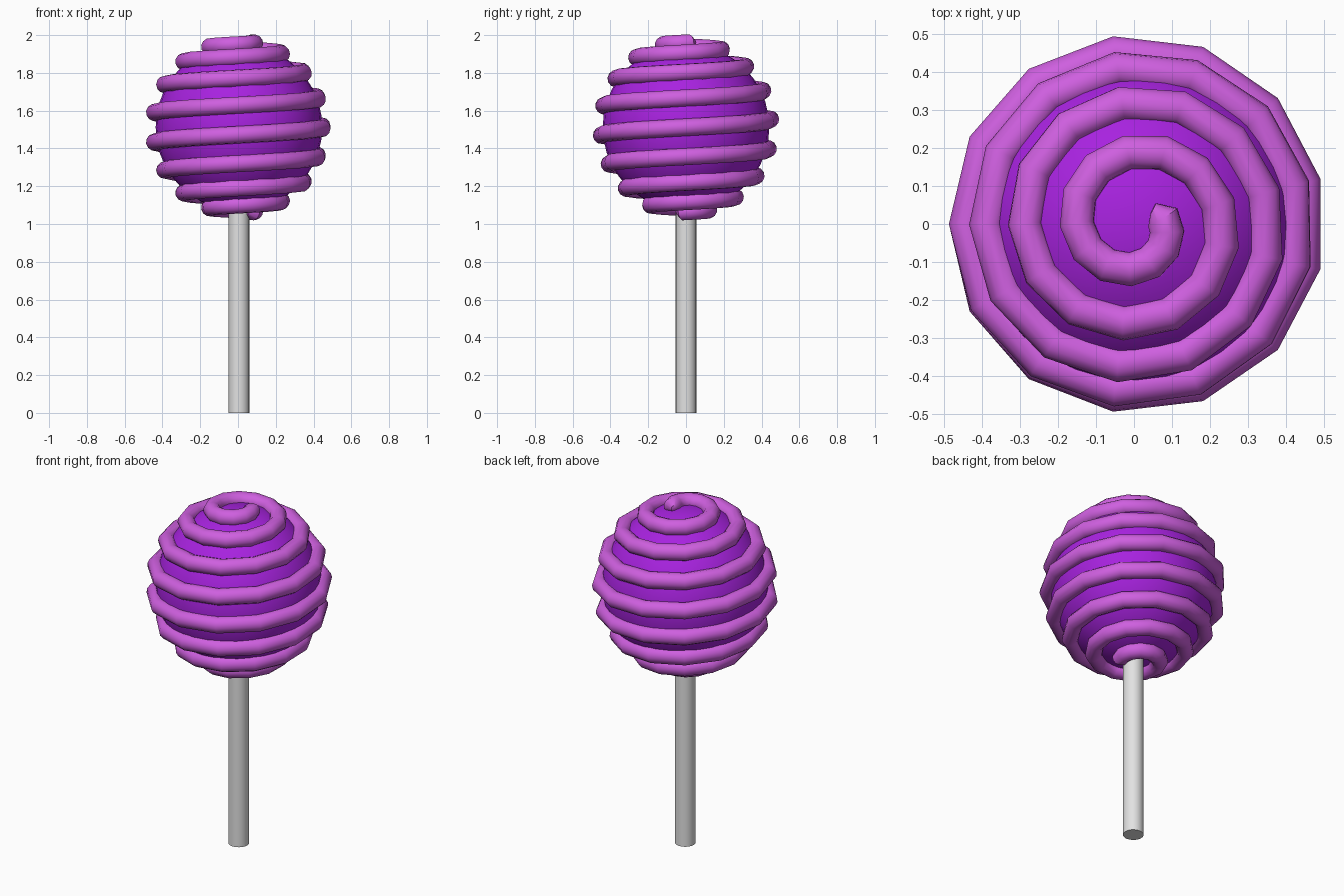
import bpy, bmesh, math
from mathutils import Vector

if "Cube" in bpy.data.objects:
    bpy.data.objects.remove(bpy.data.objects["Cube"])

CX, CZ = 0.005, 1.512      # centre of the candy ball
R, TUBE = 0.453, 0.046     # spiral path radius and tube radius
SIDES = 12                 # tube cross-section
PER_TURN = 13              # path points per turn
STEPS = 107


def material(name, rgb):
    m = bpy.data.materials.new(name)
    m.diffuse_color = (*rgb, 1)
    m.use_nodes = True
    m.node_tree.nodes["Principled BSDF"].inputs["Base Color"].default_value = m.diffuse_color
    return m


def finish(name, mat, obj=None):
    obj = obj or bpy.context.object
    obj.name = name
    obj.data.materials.append(mat)
    bpy.ops.object.select_all(action='DESELECT')
    obj.select_set(True)
    bpy.context.view_layer.objects.active = obj
    bpy.ops.object.shade_smooth_by_angle(angle=math.radians(40))


def path(i):
    """Spherical spiral: 20 degrees of latitude per clockwise turn."""
    deg = 1.5 * 360 / PER_TURN - i * 360 / PER_TURN
    th, phi = math.radians(deg), math.radians(10 - deg / 18)
    return R * Vector((math.sin(phi) * math.cos(th),
                       math.sin(phi) * math.sin(th), math.cos(phi)))


pink = material("pink_purple", (0.62, 0.115, 0.74))
purple = material("deep_purple", (0.39, 0.016, 0.74))
white = material("stick_white", (0.76, 0.76, 0.76))

# Stick
bpy.ops.mesh.primitive_cylinder_add(vertices=20, radius=0.055, depth=1.2,
                                    location=(CX, 0, 0.6))
finish("stick", white)

# Candy ball
bpy.ops.mesh.primitive_uv_sphere_add(segments=32, ring_count=20, radius=0.441,
                                     location=(CX, 0, CZ))
finish("candy_ball", purple)

# Spiral cord wound around the ball, with pinched ends
bm = bmesh.new()
rings = []
for i in range(STEPS + 1):
    p = path(i)
    out = p.normalized()
    tangent = (path(i + 0.5) - path(i - 0.5)).normalized()
    side = tangent.cross(out).normalized()
    r = TUBE * (0.35 if i in (0, STEPS) else 1)
    ring = []
    for k in range(SIDES):
        a = 2 * math.pi * k / SIDES
        ring.append(bm.verts.new(p + r * (math.cos(a) * out + math.sin(a) * side)))
    rings.append(ring)
for a, b in zip(rings, rings[1:]):
    for k in range(SIDES):
        j = (k + 1) % SIDES
        bm.faces.new((a[k], a[j], b[j], b[k]))
bm.faces.new(rings[0])
bm.faces.new(rings[-1])
bmesh.ops.recalc_face_normals(bm, faces=bm.faces)
mesh = bpy.data.meshes.new("spiral_cord")
bm.to_mesh(mesh)
bm.free()
cord = bpy.data.objects.new("spiral_cord", mesh)
cord.location = (CX, 0, CZ)
bpy.context.collection.objects.link(cord)
finish("spiral_cord", pink, cord)
